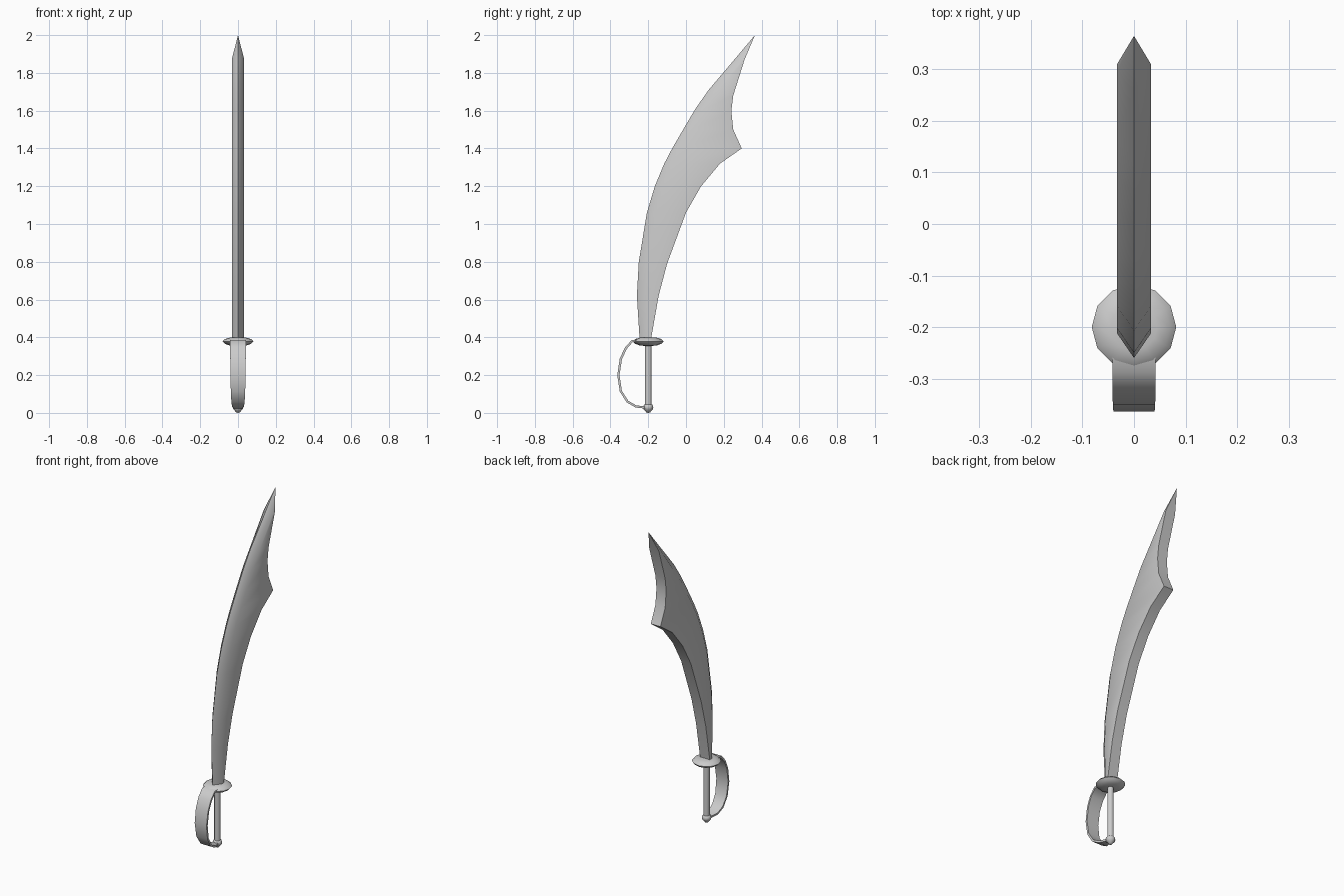
import bpy, bmesh, math
from mathutils import Vector

cube = bpy.data.objects.get("Cube")
if cube:
    bpy.data.objects.remove(cube, do_unlink=True)

steel = bpy.data.materials.new("grey steel")
steel.use_nodes = True
GREY = (0.6, 0.6, 0.6, 1)
steel.diffuse_color = GREY
for node in steel.node_tree.nodes:
    if node.type == 'BSDF_PRINCIPLED':
        node.inputs["Base Color"].default_value = GREY

AXIS_Y = -0.2  # centre line of the hilt


def loft(name, sections, angle):
    """Skin closed rings of points; a one-point ring closes to a tip."""
    bm = bmesh.new()
    rings = [[bm.verts.new(p) for p in ring] for ring in sections]
    for a, b in zip(rings, rings[1:]):
        n = max(len(a), len(b))
        for i in range(n):
            j = (i + 1) % n
            if len(b) == 1:
                bm.faces.new((a[i], a[j], b[0]))
            elif len(a) == 1:
                bm.faces.new((a[0], b[j], b[i]))
            else:
                bm.faces.new((a[i], a[j], b[j], b[i]))
    for ring in (rings[0], rings[-1]):
        if len(ring) > 2:
            bm.faces.new(ring)
    bmesh.ops.recalc_face_normals(bm, faces=bm.faces)
    mesh = bpy.data.meshes.new(name)
    bm.to_mesh(mesh)
    bm.free()
    mesh.materials.append(steel)
    obj = bpy.data.objects.new(name, mesh)
    bpy.context.collection.objects.link(obj)
    bpy.ops.object.select_all(action='DESELECT')
    obj.select_set(True)
    bpy.context.view_layer.objects.active = obj
    bpy.ops.object.shade_smooth_by_angle(angle=math.radians(angle))
    return obj


def lathe(name, profile, sides=12):
    """Turn a (radius, height) profile around the hilt axis."""
    rings = []
    for r, z in profile:
        count = sides if r > 0 else 1
        rings.append([(r * math.cos(math.tau * i / sides),
                       AXIS_Y + r * math.sin(math.tau * i / sides), z)
                      for i in range(count)])
    return loft(name, rings, 60)


# Blade: pointed leading edge, flat sides, flat rear edge, one tip
HALF = 0.033
front = [(-.245, .38), (-.26, .62), (-.25, .8), (-.207, 1.06), (-.165, 1.2),
         (-.115, 1.32), (-.073, 1.4), (-.015, 1.5), (.05, 1.61), (.12, 1.71),
         (.26, 1.875)]
rear = [(-.187, .38), (-.145, .62), (-.1, .79), (0, 1.06), (.08, 1.2),
        (.18, 1.32), (.295, 1.4), (.25, 1.5), (.24, 1.6), (.25, 1.68),
        (.31, 1.87)]
sections = []
for f, b in zip(front, rear):
    f, b = Vector((0, *f)), Vector((0, *b))
    across = b - f
    shoulder = f + across.normalized() * min(0.048, across.length * 0.7)
    side = Vector((HALF, 0, 0))
    sections.append([f, shoulder + side, b + side, b - side, shoulder - side])
sections.append([(0, .365, 2.0)])
loft("blade", sections, 60)

# Guard disc, grip and pommel
lathe("guard_disc", [(0, .353), (.045, .357), (.07, .366), (.082, .379),
                     (.07, .391), (.045, .398), (0, .4)])
lathe("grip", [(.018, .03), (.018, .365)])
lathe("pommel", [(0, 0), (.01, .002), (.017, .012), (.025, .02),
                 (.027, .031), (.023, .042), (.016, .047), (0, .047)])

# Knuckle guard: a flat band swept along its curve (y, z, half width)
path = [(-.24, .383, .041), (-.285, .38, .042), (-.319, .342, .042),
        (-.345, .285, .041), (-.358, .2, .04), (-.345, .115, .038),
        (-.31, .06, .035), (-.265, .034, .03), (-.21, .028, .015)]
band = []
for i, (y, z, w) in enumerate(path):
    before, after = path[max(i - 1, 0)], path[min(i + 1, len(path) - 1)]
    along = Vector((0, after[0] - before[0], after[1] - before[1])).normalized()
    out = Vector((0, along.z, -along.y)) * 0.006
    mid, side = Vector((0, y, z)), Vector((w, 0, 0))
    band.append([mid + out + side, mid + out - side,
                 mid - out - side, mid - out + side])
loft("knuckle_guard", band, 50)
